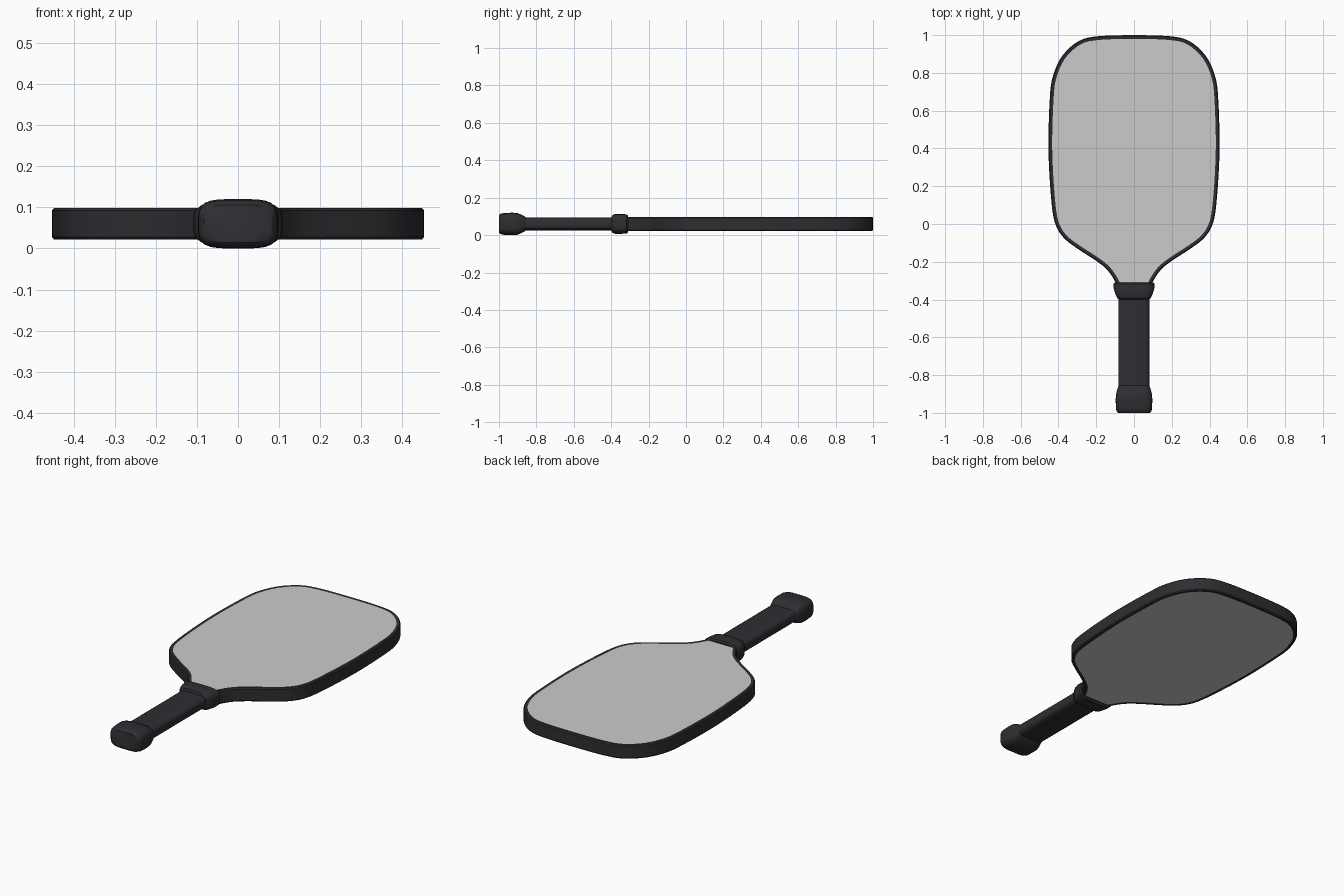
import bpy, bmesh, math
from mathutils import Vector
from mathutils.geometry import interpolate_bezier

if "Cube" in bpy.data.objects:
    bpy.data.objects.remove(bpy.data.objects["Cube"])

ZC = 0.06  # mid height of the paddle

dark = bpy.data.materials.new("black_rubber")
dark.diffuse_color = (0.028, 0.026, 0.031, 1)
dark.use_nodes = True
dark.node_tree.nodes["Principled BSDF"].inputs["Base Color"].default_value = dark.diffuse_color


def loft(name, rings, material=None, caps=True, loop=False, angle=35):
    """Skin closed rings of points into one mesh."""
    bm = bmesh.new()
    vr = [[bm.verts.new(p) for p in r] for r in rings]
    pairs = list(zip(vr, vr[1:])) + ([(vr[-1], vr[0])] if loop else [])
    for a, b in pairs:
        for i in range(len(a)):
            j = (i + 1) % len(a)
            bm.faces.new((a[i], a[j], b[j], b[i]))
    if caps:
        bm.faces.new(vr[0])
        bm.faces.new(vr[-1])
    bmesh.ops.recalc_face_normals(bm, faces=bm.faces)
    me = bpy.data.meshes.new(name)
    bm.to_mesh(me)
    bm.free()
    ob = bpy.data.objects.new(name, me)
    bpy.context.collection.objects.link(ob)
    if material:
        me.materials.append(material)
    bpy.ops.object.select_all(action='DESELECT')
    ob.select_set(True)
    bpy.context.view_layer.objects.active = ob
    bpy.ops.object.shade_smooth_by_angle(angle=math.radians(angle))
    return ob


# right half of the paddle outline, from neck to top
half = [(0.085, -0.345), (0.097, -0.31), (0.14, -0.245), (0.20, -0.195),
        (0.30, -0.13), (0.375, -0.07), (0.42, 0.01), (0.44, 0.15),
        (0.453, 0.40), (0.446, 0.66), (0.43, 0.78), (0.38, 0.89),
        (0.29, 0.97), (0.18, 0.995), (0.0, 1.0)]


def smooth(pts, steps=4):
    """Catmull-Rom resampling of an open path."""
    p = [Vector((x, y, 0)) for x, y in pts]
    out = []
    for i in range(len(p) - 1):
        m0 = (p[i + 1] - p[max(i - 1, 0)]) / 6
        m1 = (p[min(i + 2, len(p) - 1)] - p[i]) / 6
        out += interpolate_bezier(p[i], p[i] + m0, p[i + 1] - m1, p[i + 1], steps + 1)[:-1]
    return out + [p[-1]]


right = smooth(half)
outline = right + [Vector((-p.x, p.y, 0)) for p in right[-2::-1]]
N = len(outline)


def inset(d, z):
    ring = []
    for i, p in enumerate(outline):
        a = outline[max(i - 1, 0)]
        b = outline[min(i + 1, N - 1)]
        t = (b - a).normalized()
        ring.append(Vector((p.x - t.y * d, p.y + t.x * d, ZC + z)))
    return ring


# edge guard running round the paddle
guard = [(0.022, 0.036), (0.018, 0.038), (0.005, 0.038), (0.0, 0.032)]
guard += [(d, -z) for d, z in reversed(guard)]
loft("edge_guard", [inset(d, z) for d, z in guard], dark, caps=False, loop=True)

# hitting surface, both sides
loft("paddle_face", [inset(0.02, 0.037), inset(0.02, -0.037)])


def section(y, w, h, n=4.0, count=40):
    """Rounded rectangular cross-section of the handle."""
    ring = []
    for i in range(count):
        a = 2 * math.pi * i / count
        c, s = math.cos(a), math.sin(a)
        r = (abs(c) ** n + abs(s) ** n) ** (-1 / n)
        ring.append((w * r * c, y, ZC + h * r * s))
    return ring


# handle parts: y, half width, half height
parts = {
    "collar": [(-0.31, 0.102, 0.043), (-0.317, 0.109, 0.051), (-0.345, 0.107, 0.053),
               (-0.38, 0.095, 0.053), (-0.394, 0.087, 0.047), (-0.399, 0.078, 0.035)],
    "grip": [(-0.35, 0.081, 0.034), (-0.87, 0.081, 0.034)],
    "butt_cap": [(-0.855, 0.08, 0.034), (-0.862, 0.084, 0.04), (-0.885, 0.091, 0.052),
                 (-0.905, 0.096, 0.059), (-0.93, 0.097, 0.06), (-0.975, 0.096, 0.058),
                 (-0.992, 0.092, 0.054), (-1.0, 0.083, 0.046)],
}
for name, prof in parts.items():
    loft(name, [section(*p) for p in prof], dark, angle=40)
